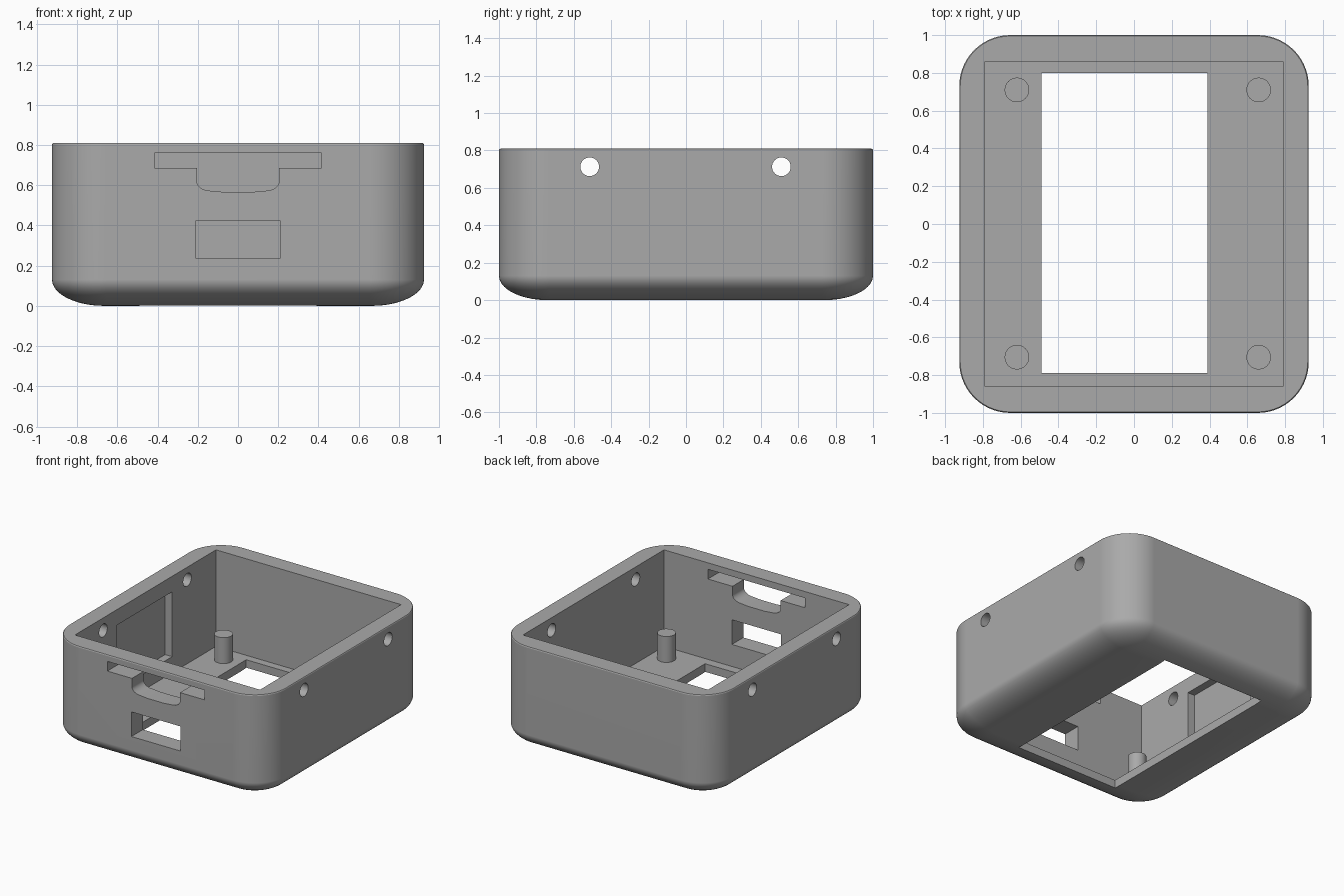
import bpy
import bmesh
from math import cos, sin, pi
from mathutils import Matrix, Vector

if "Cube" in bpy.data.objects:
    bpy.data.objects.remove(bpy.data.objects["Cube"], do_unlink=True)

HALF_X, HALF_Y, TOP = 0.925, 1.0, 0.81
FLOOR = 0.065
CORNER = 0.27

grey = bpy.data.materials.new("grey plastic")
grey.use_nodes = True
colour = (0.4, 0.4, 0.4, 1)
grey.diffuse_color = colour
grey.node_tree.nodes["Principled BSDF"].inputs["Base Color"].default_value = colour


def finish(bm, name):
    bmesh.ops.recalc_face_normals(bm, faces=bm.faces)
    mesh = bpy.data.meshes.new(name)
    bm.to_mesh(mesh)
    bm.free()
    mesh.materials.append(grey)
    obj = bpy.data.objects.new(name, mesh)
    bpy.context.collection.objects.link(obj)
    return obj


def box(name, low, high):
    bm = bmesh.new()
    low, high = Vector(low), Vector(high)
    size = Matrix.Diagonal((*(high - low), 1))
    bmesh.ops.create_cube(bm, size=1, matrix=Matrix.Translation((low + high) / 2) @ size)
    return finish(bm, name)


def cylinder(name, centre, radius, depth, turn=Matrix()):
    bm = bmesh.new()
    bmesh.ops.create_cone(bm, cap_ends=True, segments=32, radius1=radius, radius2=radius,
                          depth=depth, matrix=Matrix.Translation(centre) @ turn)
    return finish(bm, name)


def rounded_ring(bm, inset, z, steps=14):
    # rounded rectangle whose corners shrink with the inset
    radius = CORNER - inset
    cx, cy = HALF_X - CORNER, HALF_Y - CORNER
    ring = []
    for quarter, (sx, sy) in enumerate([(1, 1), (-1, 1), (-1, -1), (1, -1)]):
        for i in range(steps + 1):
            a = (quarter + i / steps) * pi / 2
            ring.append(bm.verts.new((sx * cx + radius * cos(a), sy * cy + radius * sin(a), z)))
    return ring


def smooth(obj):
    bpy.ops.object.select_all(action="DESELECT")
    obj.select_set(True)
    bpy.context.view_layer.objects.active = obj
    bpy.ops.object.shade_smooth_by_angle(angle=pi / 6)


# Outer shell: elliptical lower edge, straight wall, softened rim
bm = bmesh.new()
levels = []
for i in range(11):
    a = i / 10 * pi / 2
    levels.append((0.26 * (1 - sin(a)), 0.13 * (1 - cos(a))))
for i in range(4):
    a = i / 3 * pi / 2
    levels.append((0.01 * (1 - cos(a)), TOP - 0.01 + 0.01 * sin(a)))
rings = [rounded_ring(bm, inset, z) for inset, z in levels]
for lower, upper in zip(rings, rings[1:]):
    for i in range(len(lower)):
        j = (i + 1) % len(lower)
        bm.faces.new((lower[i], lower[j], upper[j], upper[i]))
bm.faces.new(rings[0])
bm.faces.new(rings[-1])
shell = finish(bm, "case_shell")

# Cavity, floor window, inner wall pocket and front port
cutters = [
    box("cavity_cutter", (-0.79, -0.86, FLOOR), (0.79, 0.86, 1)),
    box("window_cutter", (-0.49, -0.79, -0.2), (0.39, 0.8, 0.2)),
    box("pocket_cutter", (-0.85, -0.355, 0.19), (-0.7, 0.325, 0.69)),
    box("port_cutter", (-0.21, -1.2, 0.235), (0.21, -0.7, 0.425)),
]

# T-shaped slot with a rounded tongue
half = [(0.415, 0.76), (0.415, 0.685), (0.205, 0.685)]
for i in range(9):
    a = i / 8 * pi / 2
    half.append((0.135 + 0.07 * cos(a), 0.62 - 0.048 * sin(a)))
half.append((0.07, 0.566))
outline = half + [(-x, z) for x, z in reversed(half)]
bm = bmesh.new()
face = bm.faces.new([bm.verts.new((x, -1.2, z)) for x, z in outline])
moved = bmesh.ops.extrude_face_region(bm, geom=[face])["geom"]
bmesh.ops.translate(bm, vec=(0, 0.5, 0),
                    verts=[v for v in moved if isinstance(v, bmesh.types.BMVert)])
cutters.append(finish(bm, "slot_cutter"))

# Screw holes through both side walls
for y in (-0.515, 0.51):
    cutters.append(cylinder("screw_hole_cutter", (0, y, 0.713), 0.05, 3,
                            Matrix.Rotation(pi / 2, 4, "Y")))

for cutter in cutters:
    cutter.hide_render = True
    cut = shell.modifiers.new(cutter.name, "BOOLEAN")
    cut.operation = "DIFFERENCE"
    cut.solver = "EXACT"
    cut.object = cutter

# Bake the cuts, then drop the cutters
graph = bpy.context.evaluated_depsgraph_get()
baked = bpy.data.meshes.new_from_object(shell.evaluated_get(graph))
shell.modifiers.clear()
shell.data = baked
for cutter in cutters:
    bpy.data.objects.remove(cutter, do_unlink=True)
smooth(shell)
normals = shell.modifiers.new("even_shading", "WEIGHTED_NORMAL")
normals.keep_sharp = True

# Mounting posts standing on the floor
for side, x in (("right", -0.62), ("left", 0.66)):
    for end, y in (("front", -0.705), ("back", 0.71)):
        post = cylinder(f"{end}_{side}_post", (x, y, 0.16), 0.065, 0.21)
        smooth(post)
